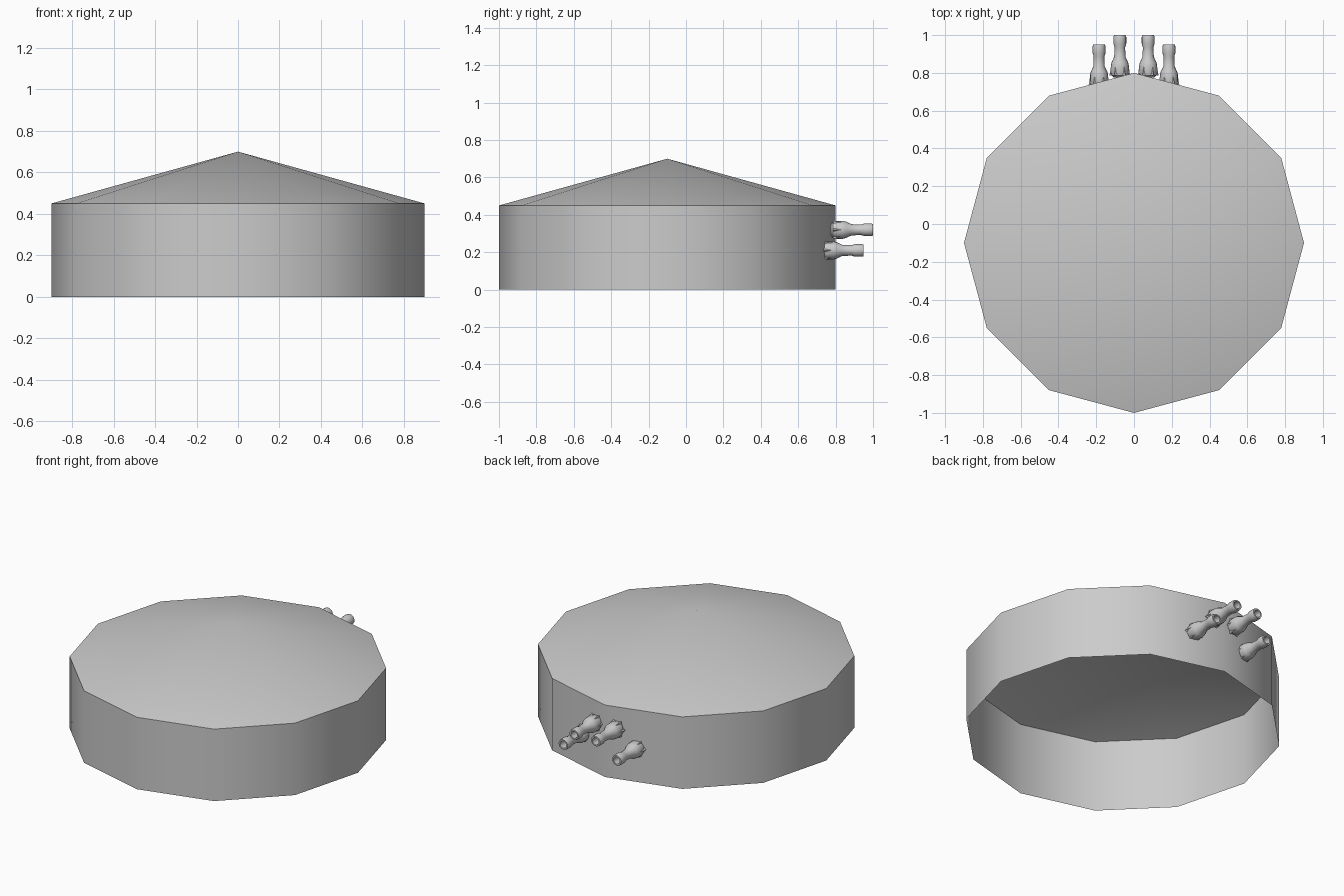
import bpy, bmesh, math
from mathutils import Matrix, Vector

cube = bpy.data.objects.get("Cube")
if cube:
    bpy.data.objects.remove(cube)

grey = bpy.data.materials.new("light grey")
grey.use_nodes = True
COLOUR = (0.6, 0.6, 0.6, 1)
grey.diffuse_color = COLOUR
grey.node_tree.nodes["Principled BSDF"].inputs["Base Color"].default_value = COLOUR


def finish(bm, name, angle):
    """Turn a bmesh into a smooth shaded object with sharp creases."""
    mesh = bpy.data.meshes.new(name)
    bm.to_mesh(mesh)
    bm.free()
    mesh.materials.append(grey)
    obj = bpy.data.objects.new(name, mesh)
    bpy.context.collection.objects.link(obj)
    bpy.ops.object.select_all(action="DESELECT")
    obj.select_set(True)
    bpy.context.view_layer.objects.active = obj
    bpy.ops.object.shade_smooth_by_angle(angle=math.radians(angle))
    return obj


# Tank: twelve-sided wall, open below, with a shallow cone roof
SIDES, RADIUS, WALL, APEX = 12, 0.9, 0.45, 0.7
CENTRE = Vector((0, -0.1, 0))
bm = bmesh.new()
rings = []
for z in (0, WALL):
    rings.append([bm.verts.new(CENTRE + Vector((RADIUS * math.cos(a), RADIUS * math.sin(a), z)))
                  for a in (math.tau * i / SIDES for i in range(SIDES))])
apex = bm.verts.new(CENTRE + Vector((0, 0, APEX)))
low, high = rings
for i in range(SIDES):
    j = (i + 1) % SIDES
    bm.faces.new((low[i], low[j], high[j], high[i]))
    bm.faces.new((high[i], high[j], apex))
finish(bm, "tank", 40)

# Pipe fitting: (radius, distance from base), outside first, then the bore
PROFILE = [(0.0, 0), (0.03, 0), (0.044, 0.012), (0.048, 0.03), (0.048, 0.065),
           (0.044, 0.08), (0.03, 0.11), (0.028, 0.16), (0.034, 0.18), (0.034, 0.215),
           (0.031, 0.225), (0.022, 0.225), (0.022, 0.17), (0.0, 0.17)]
SEGMENTS, LUGS = 16, 6


def fitting(name, x, tip, z):
    """Hollow nozzle pointing backwards with small lugs around its collar."""
    bm = bmesh.new()
    verts = [bm.verts.new((r, 0, d)) for r, d in PROFILE]
    edges = [bm.edges.new(pair) for pair in zip(verts, verts[1:])]
    bmesh.ops.spin(bm, geom=verts + edges, cent=(0, 0, 0), axis=(0, 0, 1),
                   angle=math.tau, steps=SEGMENTS, use_merge=True)
    bmesh.ops.remove_doubles(bm, verts=bm.verts, dist=0.0005)
    bmesh.ops.recalc_face_normals(bm, faces=bm.faces)
    for i in range(LUGS):
        turn = Matrix.Rotation(math.tau * i / LUGS, 4, "Z")
        place = turn @ Matrix.Translation((0.046, 0, 0.035))
        bmesh.ops.create_cone(bm, cap_ends=True, segments=4, radius1=0.009, radius2=0.001,
                              depth=0.05, matrix=place)
    bm.transform(Matrix.Translation((x, tip - 0.225, z)) @ Matrix.Rotation(-math.pi / 2, 4, "X"))
    finish(bm, name, 35)


# Two upper and two lower fittings on the back wall
for side, s in (("left", 1), ("right", -1)):
    fitting("upper_fitting_" + side, s * 0.075, 1.0, 0.32)
    fitting("lower_fitting_" + side, s * 0.185, 0.95, 0.21)
